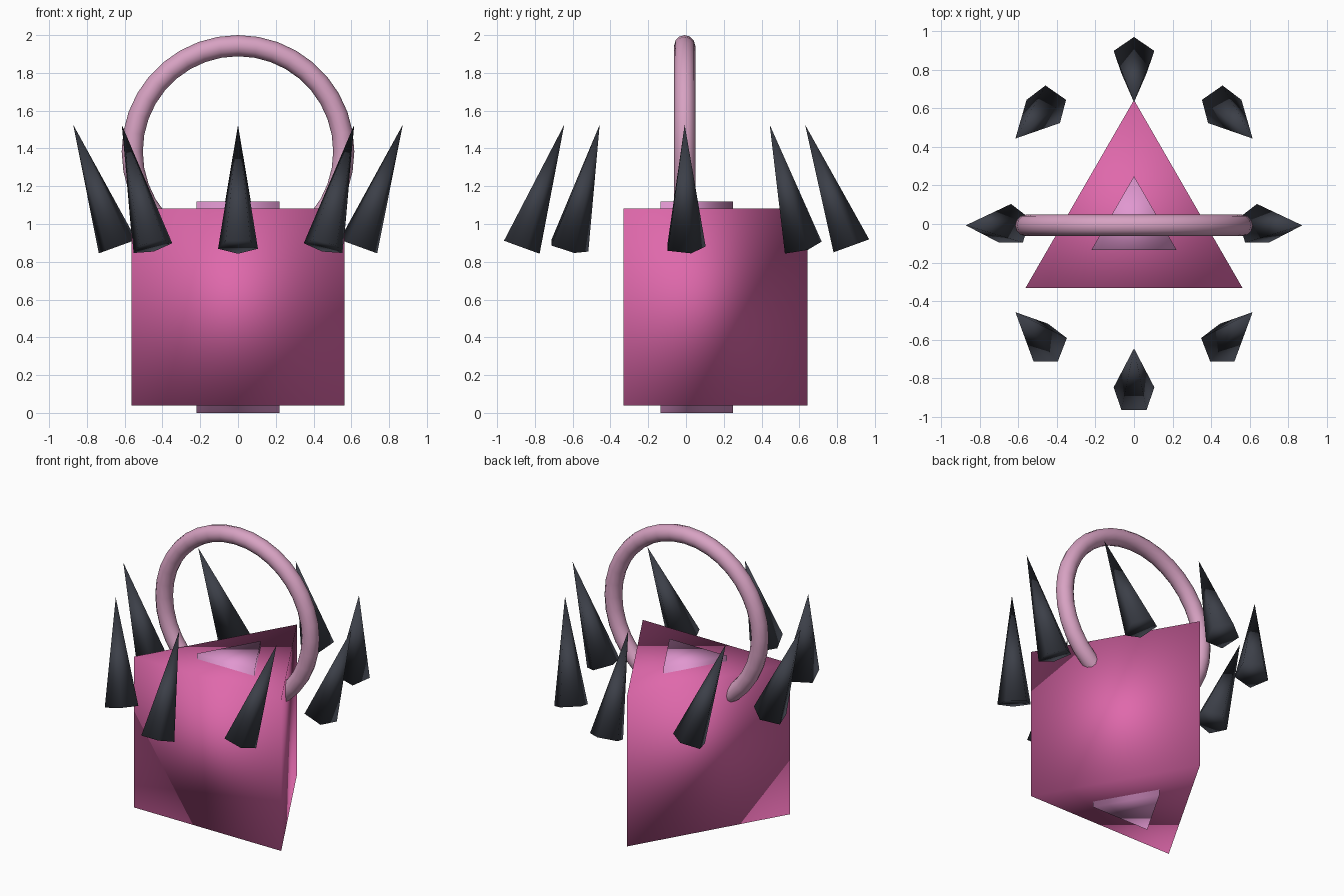
import bpy
from math import sin, cos, pi, radians

if "Cube" in bpy.data.objects:
    bpy.data.objects.remove(bpy.data.objects["Cube"], do_unlink=True)

CENTRE_Y = -0.007


def material(name, rgb):
    mat = bpy.data.materials.new(name)
    mat.use_nodes = True
    mat.diffuse_color = (*rgb, 1)
    mat.node_tree.nodes["Principled BSDF"].inputs["Base Color"].default_value = (*rgb, 1)
    return mat


hot_pink = material("hot pink", (0.74, 0.14, 0.41))
orchid = material("orchid", (0.75, 0.31, 0.63))
pale_pink = material("pale pink", (0.68, 0.36, 0.54))
charcoal = material("charcoal", (0.045, 0.05, 0.065))


def finish(name, mat):
    """Name, colour and smooth the object just added."""
    obj = bpy.context.object
    obj.name = name
    obj.data.materials.append(mat)
    bpy.ops.object.shade_smooth()
    return obj


def prism(name, radius, bottom, top, mat):
    """Three-sided prism with one corner towards the back."""
    bpy.ops.mesh.primitive_cylinder_add(
        vertices=3, radius=radius, depth=top - bottom,
        location=(0, CENTRE_Y, (bottom + top) / 2))
    return finish(name, mat)


# Triangular body with a slimmer core poking out of both ends
prism("body", 0.65, 0.04, 1.083, hot_pink)
prism("core", 0.255, 0, 1.12, orchid)

# Upright ring handle sunk into the body
bpy.ops.mesh.primitive_torus_add(
    major_radius=0.56, minor_radius=0.056, major_segments=36, minor_segments=12,
    location=(0, CENTRE_Y, 1.384), rotation=(pi / 2, 0, 0))
finish("handle", pale_pink)

# Ring of floating five-sided spikes, tilted around x and y by their angle
TILT = radians(20)
for i in range(8):
    a = i * pi / 4
    bpy.ops.mesh.primitive_cone_add(
        vertices=5, radius1=0.111, radius2=0, depth=0.686,
        location=(0.755 * cos(a), CENTRE_Y + 0.755 * sin(a), 1.203),
        rotation=(TILT * sin(a), TILT * cos(a), 0))
    finish(f"spike_{i + 1}", charcoal)
